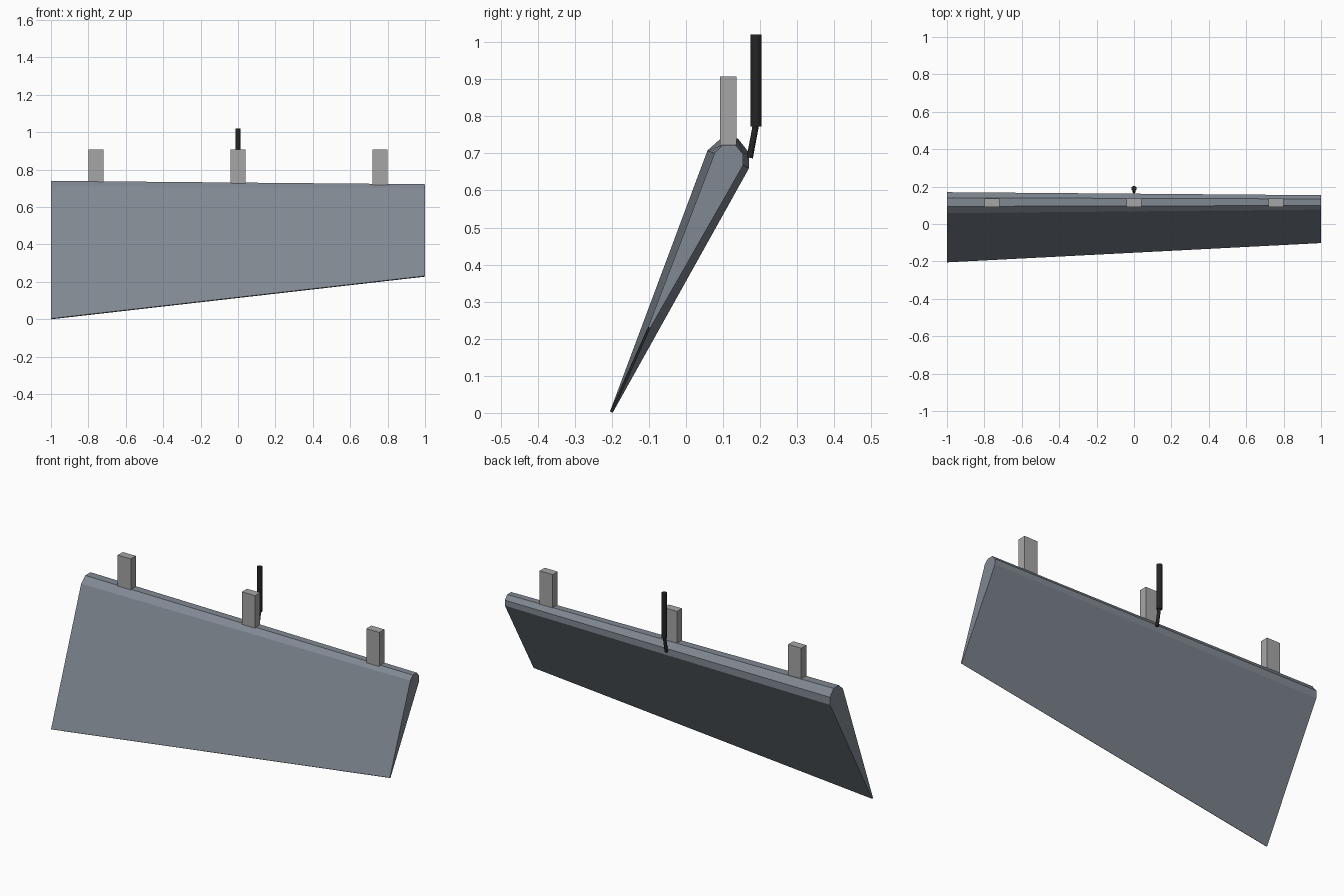
import bpy, bmesh
from mathutils import Vector

cube = bpy.data.objects.get("Cube")
if cube:
    bpy.data.objects.remove(cube, do_unlink=True)


def material(name, color):
    mat = bpy.data.materials.new(name)
    mat.use_nodes = True
    mat.diffuse_color = (*color, 1)
    mat.node_tree.nodes["Principled BSDF"].inputs["Base Color"].default_value = (*color, 1)
    return mat


slate = material("slate grey", (0.22, 0.25, 0.29))
light = material("light grey", (0.38, 0.38, 0.38))
black = material("black", (0.018, 0.018, 0.018))


def loft(name, sections, mat):
    """Skin a row of matching closed rings and cap both ends."""
    bm = bmesh.new()
    rings = [[bm.verts.new(p) for p in ring] for ring in sections]
    for a, b in zip(rings, rings[1:]):
        for i in range(len(a)):
            j = (i + 1) % len(a)
            bm.faces.new((a[i], a[j], b[j], b[i]))
    bm.faces.new(rings[0])
    bm.faces.new(rings[-1])
    bmesh.ops.recalc_face_normals(bm, faces=bm.faces)
    mesh = bpy.data.meshes.new(name)
    bm.to_mesh(mesh)
    bm.free()
    mesh.materials.append(mat)
    obj = bpy.data.objects.new(name, mesh)
    bpy.context.collection.objects.link(obj)
    return obj


def rod(name, start, end, radius, mat):
    """Round bar between two points."""
    start, end = Vector(start), Vector(end)
    axis = end - start
    bpy.ops.mesh.primitive_cylinder_add(
        vertices=16, radius=radius, depth=axis.length, location=(start + end) / 2,
        rotation=axis.to_track_quat("Z", "Y").to_euler())
    obj = bpy.context.object
    obj.name = name
    obj.data.materials.append(mat)
    bpy.ops.object.shade_smooth_by_angle()
    return obj


# Tapered panel: wide end and narrow end as (y, z) profiles
wide = [(-0.205, 0.004), (0.058, 0.708), (0.094, 0.74), (0.14, 0.74),
        (0.17, 0.702), (0.17, 0.66), (-0.198, 0.0)]
narrow = [(-0.102, 0.232), (0.077, 0.70), (0.099, 0.722), (0.134, 0.722),
          (0.154, 0.698), (0.154, 0.668), (-0.097, 0.228)]
loft("tapered_panel", [[(x, y, z) for y, z in profile]
                       for x, profile in ((-1, wide), (1, narrow))], slate)

# Mounting posts along the top edge
for side, x in (("right", -0.76), ("middle", 0), ("left", 0.76)):
    bpy.ops.mesh.primitive_cube_add(size=1, location=(x, 0.114, 0.8075))
    post = bpy.context.object
    post.name = side + "_mounting_post"
    post.scale = (0.08, 0.044, 0.199)
    post.data.materials.append(light)

# Actuator rod and its angled link behind the panel
rod("actuator_rod", (0, 0.189, 0.773), (0, 0.189, 1.02), 0.0145, black)
rod("actuator_link", (0, 0.172, 0.688), (0, 0.19, 0.785), 0.0085, black)
